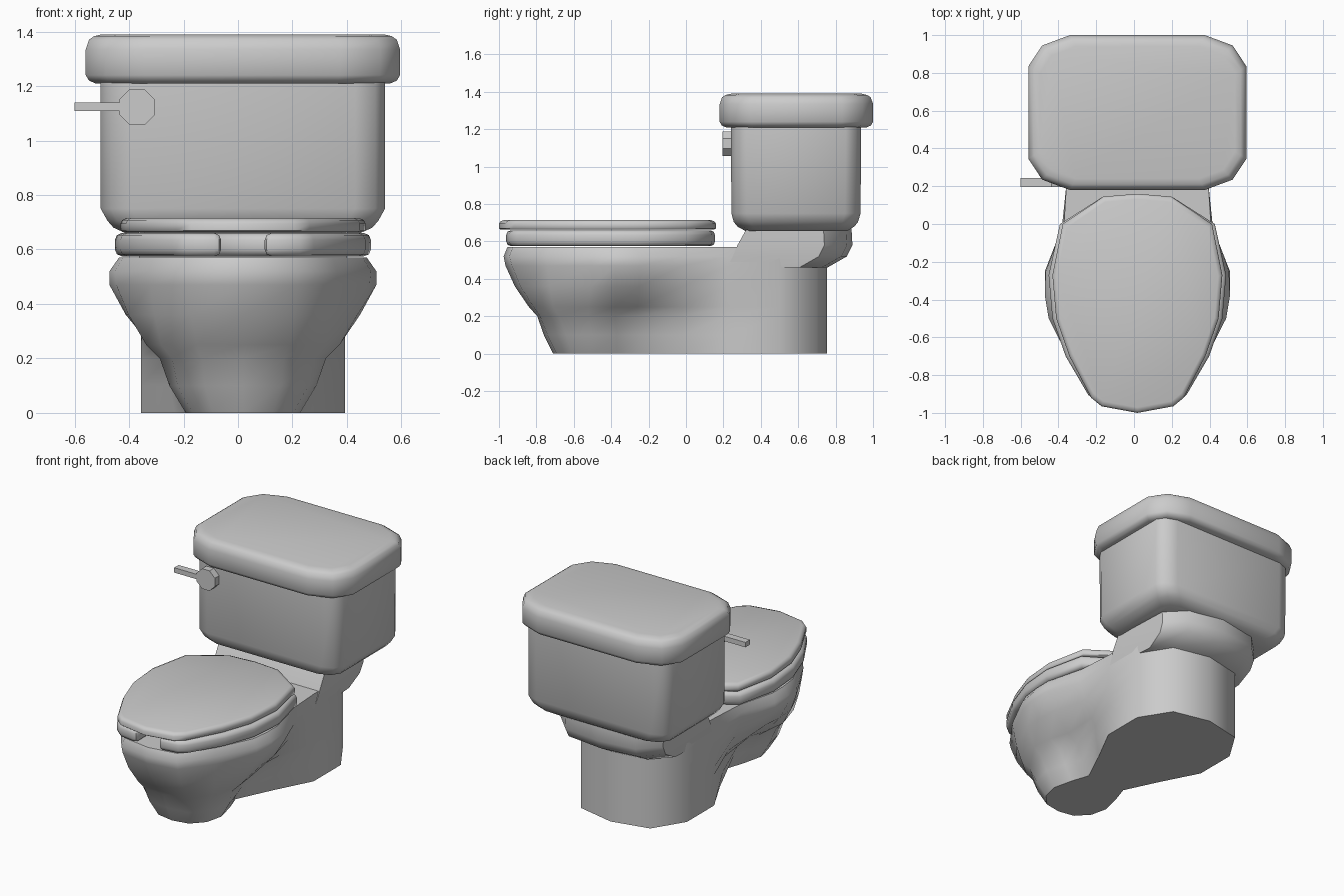
import bpy, bmesh
from math import radians, cos, sin, pi

if "Cube" in bpy.data.objects:
    bpy.data.objects.remove(bpy.data.objects["Cube"])

CX = 0.018  # centre line of the symmetric parts


def mirror(half):
    """Full outline from a half outline running front to back."""
    left = [(-x, y) for x, y in reversed(half) if x > 0]
    return list(half) + left


def rounded_rect(hx, y0, y1, c):
    corner = [(0, .75), (.33, .25), (1, 0)]
    front = [(hx - a * c, y0 + b * c) for a, b in reversed(corner)]
    back = [(hx - a * c, y1 - b * c) for a, b in corner]
    return mirror(front + back)


def loft(name, levels, bevel=0, angle=50):
    """Closed solid through horizontal outlines [(z or list of z, outline)]."""
    bm = bmesh.new()
    rings = [[bm.verts.new((x + CX, y, z)) for x, y in pts] for z, pts in levels]
    n = len(rings[0])
    for a, b in zip(rings, rings[1:]):
        for i in range(n):
            j = (i + 1) % n
            bm.faces.new((a[i], a[j], b[j], b[i]))
    bm.faces.new(rings[0][::-1])
    bm.faces.new(rings[-1])
    bmesh.ops.recalc_face_normals(bm, faces=bm.faces)
    me = bpy.data.meshes.new(name)
    bm.to_mesh(me)
    bm.free()
    ob = bpy.data.objects.new(name, me)
    bpy.context.collection.objects.link(ob)
    bpy.ops.object.select_all(action='DESELECT')
    bpy.context.view_layer.objects.active = ob
    ob.select_set(True)
    if bevel:
        m = ob.modifiers.new("Bevel", 'BEVEL')
        m.width, m.segments = bevel, 2
        m.limit_method, m.angle_limit = 'ANGLE', radians(65)
        bpy.ops.object.modifier_apply(modifier=m.name)
    bpy.ops.object.shade_smooth_by_angle(angle=radians(angle))
    return ob


# Bowl and pedestal: foot with a waist, flaring to the rim
rear = [(.375, .22), (.375, .5), (.25, .70), (0, .755)]
body = [
    (0, [(0, -.71), (.11, -.69), (.185, -.61), (.21, -.5), (.18, -.37), (.14, -.25), (.25, -.02)]),
    (.1, [(0, -.76), (.14, -.74), (.24, -.64), (.27, -.5), (.23, -.37), (.19, -.25), (.27, -.02)]),
    (.2, [(0, -.795), (.15, -.78), (.26, -.68), (.305, -.52), (.27, -.38), (.23, -.26), (.28, -.02)]),
    (.25, [(0, -.84), (.17, -.815), (.30, -.71), (.355, -.52), (.34, -.38), (.30, -.26), (.31, -.02)]),
    (.36, [(0, -.915), (.19, -.885), (.325, -.73), (.42, -.51), (.43, -.38), (.42, -.25), (.36, -.02)]),
    (.47, [(0, -.965), (.2, -.93), (.34, -.74), (.465, -.5), (.49, -.38), (.49, -.25), (.40, -.02)]),
    (.52, [(0, -.975), (.2, -.945), (.345, -.745), (.47, -.5), (.49, -.38), (.485, -.25), (.40, -.02)]),
    (.57, [(0, -.955), (.19, -.925), (.33, -.73), (.44, -.5), (.455, -.38), (.455, -.27), (.39, -.02)]),
]
bowl = loft("bowl", [(z, mirror(pts + rear)) for z, pts in body])

# Hollow inside the bowl
hole = [(0, -.80), (.16, -.76), (.26, -.6), (.29, -.38), (.24, -.12), (0, -.04)]
cutter = loft("bowl_cutter", [
    (z, mirror([(x * s, -.42 + (y + .42) * s) for x, y in hole]))
    for z, s in [(.28, .4), (.38, .75), (.50, .95), (.62, 1)]])
m = bowl.modifiers.new("Hollow", 'BOOLEAN')
m.operation, m.object = 'DIFFERENCE', cutter
bpy.ops.object.select_all(action='DESELECT')
bpy.context.view_layer.objects.active = bowl
bowl.select_set(True)
bpy.ops.object.modifier_apply(modifier=m.name)
bpy.data.objects.remove(cutter)


# Shelf under the tank
def shelf(front, hx, back):
    return mirror([(hx, front), (hx, .45), (hx * .97, back - .15),
                   (hx * .66, back - .03), (0, back)])


loft("tank_shelf", [(.46, shelf(.22, .372, .755)), (.52, shelf(.25, .378, .86)),
                    (.58, shelf(.275, .382, .89)), (.67, shelf(.325, .382, .885))], angle=40)

# Tank
loft("tank", [(.655, rounded_rect(.42, .32, .86, .10)),
              (.68, rounded_rect(.475, .275, .90, .11)),
              (.705, rounded_rect(.497, .255, .92, .11)),
              (.75, rounded_rect(.522, .243, .933, .11)),
              (1.22, rounded_rect(.522, .24, .937, .11))])

# Tank lid
loft("tank_lid", [(z, rounded_rect(.577 - d, .18 + d, 1 - d, .22 - d * .5))
                  for z, d in [(1.21, .035), (1.22, .012), (1.24, 0), (1.335, 0),
                               (1.37, .012), (1.383, .03), (1.39, .06)]])

# Seat: ring open at the front
outer = [(.21, -.945), (.26, -.905), (.38, -.7), (.45, -.5), (.47, -.27), (.41, .0), (.19, .14), (0, .155)]
inner = [(0, -.02), (.14, -.04), (.24, -.12), (.28, -.38), (.25, -.58), (.16, -.75), (.08, -.78)]
half = [(.08, -.965)] + outer
ring = half + [(-x, y) for x, y in reversed(half[:-1])]
ring += [(-x, y) for x, y in reversed(inner)] + inner[1:]
loft("seat", [(.575, ring), (.66, ring)], bevel=.025)

# Seat lid
cover = mirror([(0, -1), (.19, -.965), (.245, -.92), (.36, -.7), (.43, -.5),
                (.45, -.27), (.395, 0), (.18, .145), (0, .16)])
loft("seat_lid", [(z, [(x * s, -.42 + (y + .42) * s) for x, y in cover])
                  for z, s in [(.664, .985), (.67, 1), (.695, 1), (.708, .985), (.715, .95)]])


# Flush lever: octagonal hub and straight arm
def front_prism(name, pts, y0, y1):
    ob = loft(name, [(-y1, pts), (-y0, pts)], angle=20)
    for v in ob.data.vertices:
        x, z, y = v.co
        v.co = (x - CX, -y, z)
    return ob


front_prism("lever_hub", [(-.37 + .071 * cos(pi * (i + .5) / 4), 1.123 + .071 * sin(pi * (i + .5) / 4))
                          for i in range(8)], .195, .25)
front_prism("lever_arm", [(-.6, 1.108), (-.43, 1.108), (-.43, 1.14), (-.6, 1.14)], .197, .243)
